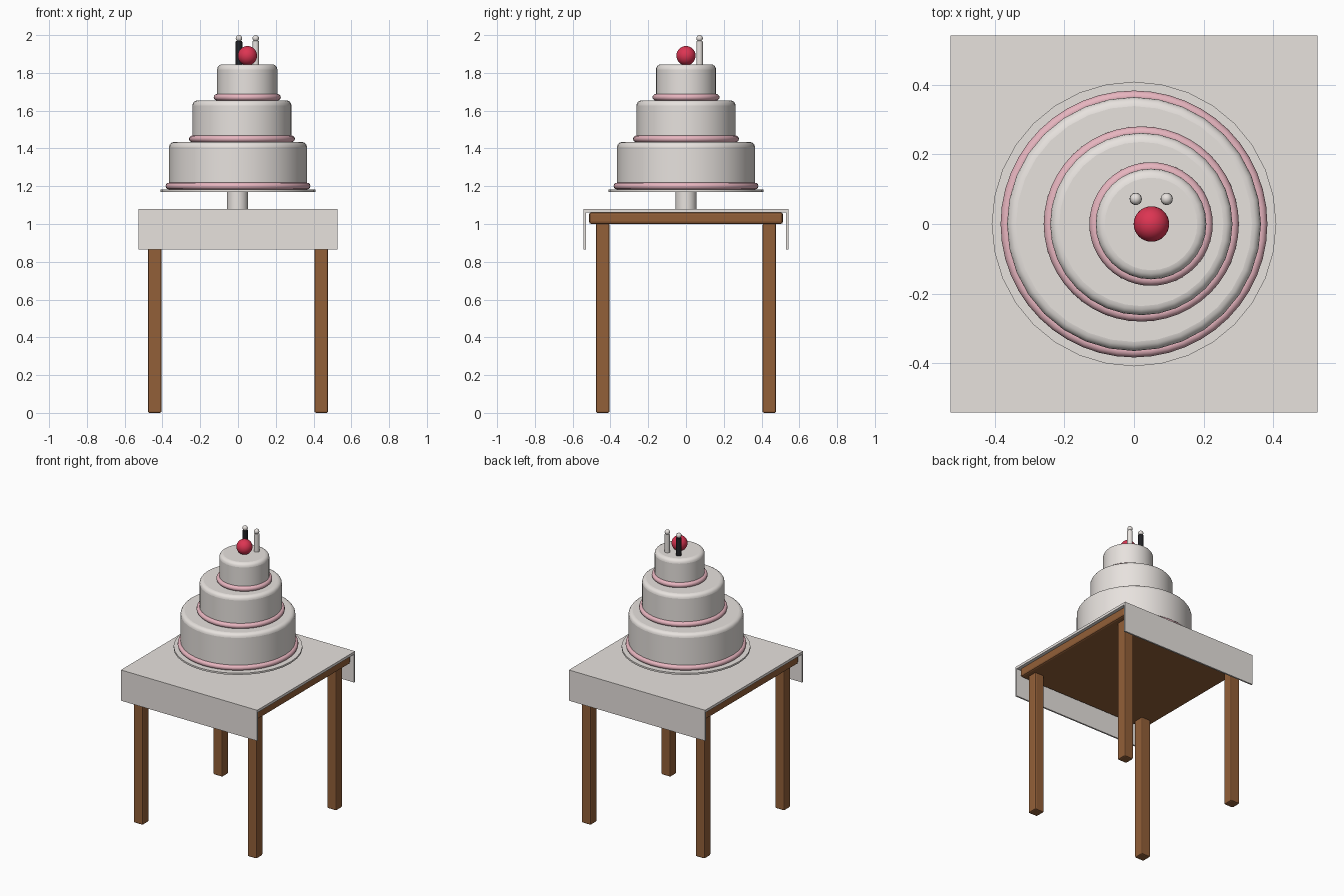
import bpy, math

if "Cube" in bpy.data.objects:
    bpy.data.objects.remove(bpy.data.objects["Cube"])

def material(name, rgb):
    m = bpy.data.materials.new(name)
    m.diffuse_color = (*rgb, 1)
    m.use_nodes = True
    m.node_tree.nodes["Principled BSDF"].inputs["Base Color"].default_value = m.diffuse_color
    return m

WHITE = material("warm white", (0.80, 0.76, 0.73))
PINK = material("icing pink", (0.80, 0.46, 0.52))
RED = material("cherry red", (0.72, 0.035, 0.085))
WOOD = material("brown wood", (0.29, 0.115, 0.04))
BLACK = material("suit black", (0.015, 0.015, 0.018))

def finish(name, mat, bevel=0, segments=3, smooth=True):
    ob = bpy.context.object
    ob.name = name
    ob.data.materials.append(mat)
    bpy.ops.object.transform_apply(location=False, rotation=False, scale=True)
    if smooth:
        bpy.ops.object.shade_smooth_by_angle(angle=math.radians(35))
    if bevel:
        b = ob.modifiers.new("rounded edges", 'BEVEL')
        b.width, b.segments, b.limit_method = bevel, segments, 'ANGLE'
        b.angle_limit = math.radians(40)
    return ob

def box(name, mat, centre, size, bevel=0):
    bpy.ops.mesh.primitive_cube_add(size=1, location=centre)
    bpy.context.object.scale = size
    return finish(name, mat, bevel, 2, smooth=False)

def cylinder(name, mat, x, y, z0, z1, r, bevel=0, sides=32):
    bpy.ops.mesh.primitive_cylinder_add(vertices=sides, radius=r, depth=z1 - z0,
                                        location=(x, y, (z0 + z1) / 2))
    return finish(name, mat, bevel, 4)

def ball(name, mat, centre, r):
    bpy.ops.mesh.primitive_uv_sphere_add(segments=32, ring_count=16, radius=r, location=centre)
    return finish(name, mat)

# Table: top and four square legs
box("table_top", WOOD, (0, 0, 1.031), (1.026, 1.026, 0.062), 0.012)
for sx in (-1, 1):
    for sy in (-1, 1):
        box("table_leg", WOOD, (sx * 0.441, sy * 0.441, 0.502), (0.071, 0.071, 1.004), 0.008)

# Tablecloth: flat sheet with a hanging panel at front and back
box("cloth_top", WHITE, (0, 0, 1.071), (1.056, 1.064, 0.018))
for sy in (-1, 1):
    box("cloth_drape", WHITE, (0, sy * 0.536, 0.9725), (1.056, 0.011, 0.215))

# Cake stand
cylinder("stand_column", WHITE, -0.002, 0, 1.075, 1.172, 0.056)
cylinder("stand_plate", WHITE, 0, 0, 1.170, 1.182, 0.409)

# Three tiers, each with a piped ring round its foot
for name, x, z0, z1, r in (("bottom", 0, 1.182, 1.434, 0.365),
                           ("middle", 0.021, 1.432, 1.654, 0.262),
                           ("top", 0.049, 1.652, 1.845, 0.159)):
    cylinder(name + "_tier", WHITE, x, 0, z0, z1, r, 0.026)
    bpy.ops.mesh.primitive_torus_add(major_segments=48, minor_segments=12, location=(x, 0, z0 + 0.019),
                                     major_radius=r + 0.001, minor_radius=0.0175)
    finish(name + "_icing_ring", PINK)

# Cherry and the two topper figures
ball("cherry", RED, (0.05, 0, 1.891), 0.051)
for name, x, mat in (("dark_figure", 0.005, BLACK), ("light_figure", 0.094, WHITE)):
    cylinder(name + "_body", mat, x, 0.072, 1.84, 1.969, 0.0175, 0.005, 24)
    ball(name + "_head", WHITE, (x, 0.072, 1.983), 0.017)
